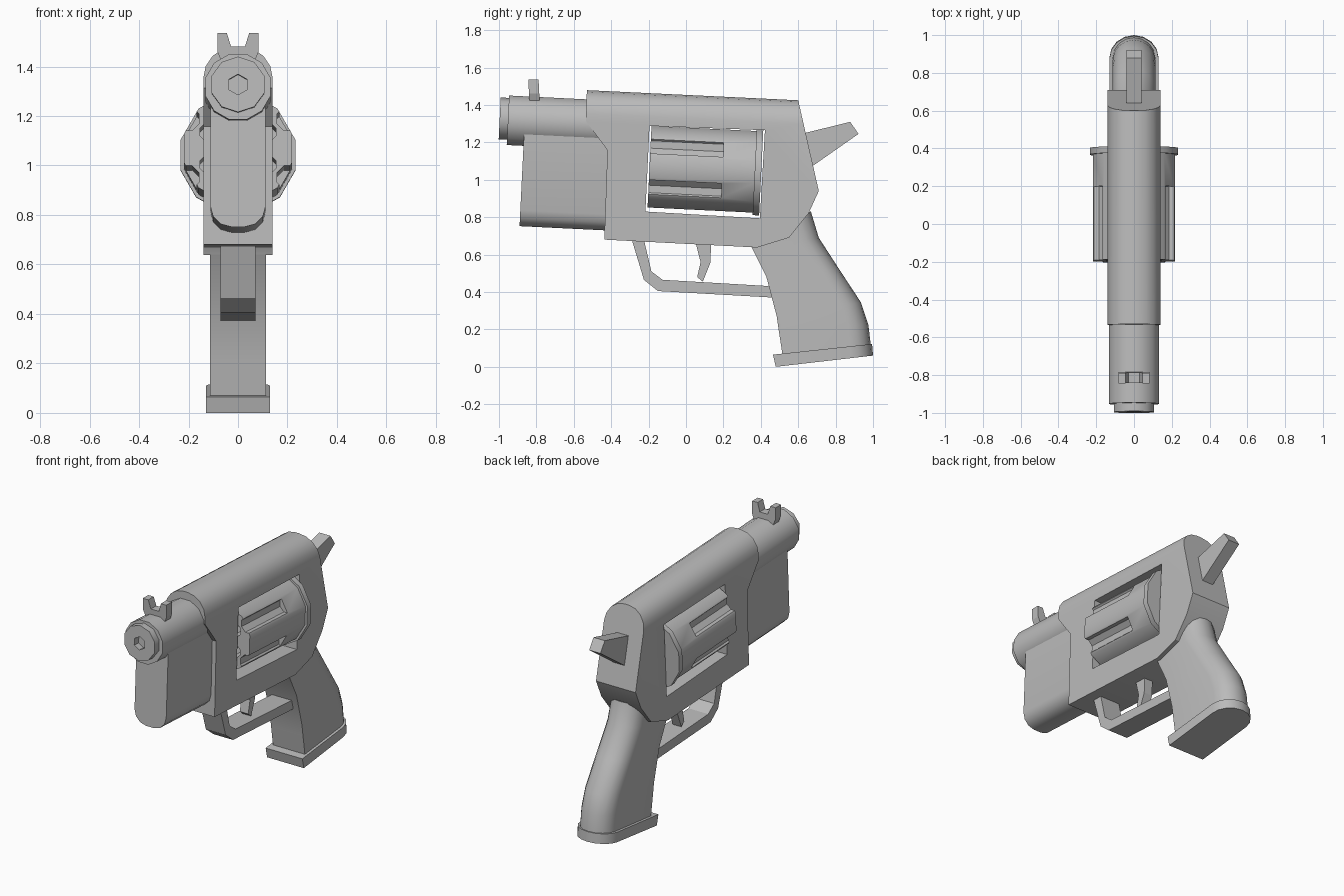
import bpy, bmesh, math
from mathutils import Matrix, Vector

if "Cube" in bpy.data.objects:
    bpy.data.objects.remove(bpy.data.objects["Cube"])

TILT = math.radians(-2.8)   # barrel line rises slightly toward the front
AXIS = Vector((0, math.cos(TILT), math.sin(TILT)))
UP = Vector((0, -math.sin(TILT), math.cos(TILT)))
SIDE = Vector((1, 0, 0))

steel = bpy.data.materials.new("grey_steel")
steel.diffuse_color = (0.5, 0.5, 0.5, 1)
steel.use_nodes = True
steel.node_tree.nodes["Principled BSDF"].inputs["Base Color"].default_value = steel.diffuse_color


def finish(name, bm, smooth=None):
    bmesh.ops.recalc_face_normals(bm, faces=bm.faces)
    me = bpy.data.meshes.new(name)
    bm.to_mesh(me)
    bm.free()
    me.materials.append(steel)
    ob = bpy.data.objects.new(name, me)
    bpy.context.collection.objects.link(ob)
    if smooth:
        shade(ob, smooth)
    return ob


def shade(ob, angle):
    bpy.ops.object.select_all(action='DESELECT')
    ob.select_set(True)
    bpy.context.view_layer.objects.active = ob
    bpy.ops.object.shade_smooth_by_angle(angle=math.radians(angle))


def plate(name, pts, half, bevel_side=None, bevel=0.1, segs=4, smooth=None):
    """Extrude a y-z outline across x; round the two long edges of one outline side."""
    bm = bmesh.new()
    a = [bm.verts.new((-half, y, z)) for y, z in pts]
    b = [bm.verts.new((half, y, z)) for y, z in pts]
    n = len(pts)
    bm.faces.new(a)
    bm.faces.new(b[::-1])
    for i in range(n):
        bm.faces.new((a[i], a[(i + 1) % n], b[(i + 1) % n], b[i]))
    if bevel_side is not None:
        i, j = bevel_side, (bevel_side + 1) % n
        edges = [bm.edges.get((s[i], s[j])) for s in (a, b)]
        bmesh.ops.bevel(bm, geom=edges, offset=bevel, segments=segs,
                        profile=0.5, affect='EDGES')
    return finish(name, bm, smooth)


def loft(name, rings, smooth=None):
    bm = bmesh.new()
    vs = [[bm.verts.new(p) for p in r] for r in rings]
    n = len(vs[0])
    for p, q in zip(vs, vs[1:]):
        for i in range(n):
            bm.faces.new((p[i], p[(i + 1) % n], q[(i + 1) % n], q[i]))
    bm.faces.new(vs[0])
    bm.faces.new(vs[-1][::-1])
    return finish(name, bm, smooth)


def tube(name, start, length, r, sides, phase=0.5, smooth=None):
    """Cylinder along the tilted barrel line."""
    start = Vector(start)
    rings = []
    for d in (0, length):
        angs = [math.tau * (i + phase) / sides for i in range(sides)]
        rings.append([start + AXIS * d + (SIDE * math.cos(t) + UP * math.sin(t)) * r
                      for t in angs])
    return loft(name, rings, smooth)


def cut(ob, cutters):
    for c in cutters:
        m = ob.modifiers.new("cut", 'BOOLEAN')
        m.operation, m.solver, m.object = 'DIFFERENCE', 'EXACT', c
    dg = bpy.context.evaluated_depsgraph_get()
    me = bpy.data.meshes.new_from_object(ob.evaluated_get(dg))
    ob.modifiers.clear()
    ob.data = me
    for c in cutters:
        bpy.data.objects.remove(c)


# Frame with rounded top and a window through it
frame = plate("frame", [(-0.53, 1.479), (0.60, 1.425), (0.71, 0.94), (0.655, 0.82),
                        (0.55, 0.69), (0.38, 0.638), (-0.437, 0.68), (-0.42, 1.158),
                        (-0.535, 1.313)], 0.14, bevel_side=0, bevel=0.125)
cut(frame, [plate("window_cutter", [(-0.195, 1.288), (0.422, 1.265), (0.395, 0.794),
                                    (-0.217, 0.83)], 0.3)])
shade(frame, 32)

# Barrel, muzzle with bore, and lug below
tube("barrel", (0, -0.952, 1.318), 0.6, 0.137, 12, smooth=35)
muzzle = tube("muzzle", (0, -0.996, 1.328), 0.1, 0.112, 10)
cut(muzzle, [tube("bore_cutter", (0, -1.05, 1.33), 0.12, 0.042, 6)])
shade(muzzle, 40)
plate("barrel_lug", [(-0.865, 1.26), (-0.40, 1.235), (-0.40, 0.728), (-0.89, 0.752)],
      0.112, bevel_side=2, bevel=0.085, segs=3, smooth=35)

# Notched front sight
sight_outline = [(-0.083, 1.535), (-0.083, 1.46), (-0.06, 1.40), (0.06, 1.40),
                 (0.083, 1.46), (0.083, 1.535), (0.045, 1.535), (0.028, 1.48),
                 (-0.028, 1.48), (-0.045, 1.535)]
loft("front_sight", [[(x, y + (1.47 - z) * 0.05, z) for x, z in sight_outline]
                     for y in (-0.84, -0.785)])

# Fluted drum with six chambers, plus rear rim
DRUM = Vector((0, -0.195, 1.07))
drum = tube("drum", DRUM, 0.565, 0.226, 12)
cutters = []
for k in range(6):
    t = math.radians(30 + 60 * k)
    out = SIDE * math.cos(t) + UP * math.sin(t)
    cutters.append(tube("flute_cutter", DRUM + out * 0.238 - AXIS * 0.05, 0.44, 0.052, 8))
    cutters.append(tube("chamber_cutter", DRUM + out * 0.132 - AXIS * 0.05, 0.4, 0.042, 8))
cut(drum, cutters)
shade(drum, 35)
tube("drum_rim", DRUM + AXIS * 0.548, 0.015, 0.222, 12, smooth=35)
tube("drum_rear_plate", DRUM + AXIS * 0.563, 0.035, 0.24, 12, smooth=35)

# Trigger and its guard
plate("trigger_guard", [(-0.29, 0.68), (-0.225, 0.465), (-0.15, 0.405), (0.47, 0.37),
                        (0.47, 0.43), (-0.125, 0.465), (-0.185, 0.51), (-0.225, 0.68)], 0.07)
plate("trigger", [(0.05, 0.67), (0.135, 0.67), (0.13, 0.555), (0.09, 0.455),
                  (0.06, 0.48), (0.078, 0.56)], 0.03)

# Hammer
plate("hammer", [(0.60, 1.24), (0.645, 1.252), (0.878, 1.31), (0.922, 1.245),
                 (0.672, 1.07), (0.62, 1.07)], 0.04)


def grip_ring(front, back, half, depth):
    """Flat front, straight sides, rounded back."""
    f, b = Vector((0, *front)), Vector((0, *back))
    d = (b - f).normalized()
    c = b - d * depth
    arc = [c + d * depth * math.sin(t) + SIDE * half * math.cos(t)
           for t in [math.pi * i / 8 for i in range(9)]]
    return [f + SIDE * half] + arc + [f - SIDE * half]


# Grip and base plate
stations = [((0.515, 0.07), (0.988, 0.115)), ((0.495, 0.20), (0.975, 0.225)),
            ((0.485, 0.27), (0.935, 0.345)), ((0.43, 0.48), (0.82, 0.52)),
            ((0.35, 0.64), (0.71, 0.69)), ((0.42, 0.77), (0.668, 0.83))]
loft("grip", [grip_ring(f, b, 0.113, 0.11) for f, b in stations], 45)
loft("grip_base", [grip_ring((0.48, 0.0), (1.0, 0.06), 0.13, 0.12),
                   grip_ring((0.465, 0.065), (0.995, 0.122), 0.13, 0.12)], 45)
